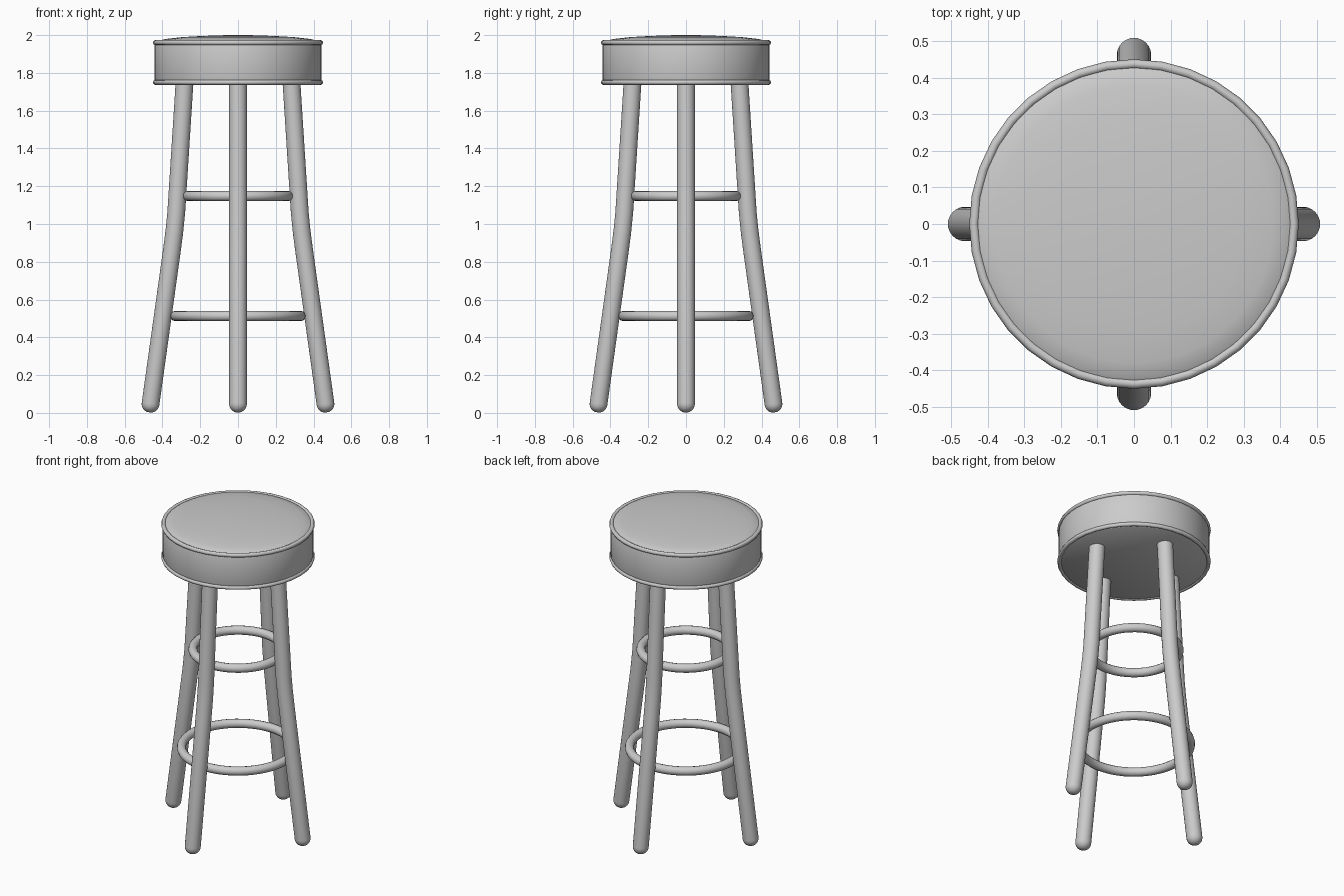
import bpy
import bmesh
import math
from mathutils import Matrix, Vector

cube = bpy.data.objects.get("Cube")
if cube:
    bpy.data.objects.remove(cube, do_unlink=True)

# One plain grey for the whole stool
grey = bpy.data.materials.new("plain_grey")
grey.use_nodes = True
colour = (0.6, 0.6, 0.6, 1)
grey.diffuse_color = colour
grey.node_tree.nodes["Principled BSDF"].inputs["Base Color"].default_value = colour


def finish(obj, angle=40):
    obj.data.materials.clear()
    obj.data.materials.append(grey)
    bpy.ops.object.select_all(action="DESELECT")
    obj.select_set(True)
    bpy.context.view_layer.objects.active = obj
    bpy.ops.object.shade_smooth_by_angle(angle=math.radians(angle))


def loft(name, sections, sides):
    """Skin circles given as (centre, axis, radius) and cap both ends."""
    bm = bmesh.new()
    rings = []
    for centre, axis, radius in sections:
        turn = Vector((0, 0, 1)).rotation_difference(axis).to_matrix()
        ring = []
        for i in range(sides):
            a = math.tau * i / sides
            p = Vector((math.cos(a), math.sin(a), 0)) * radius
            ring.append(bm.verts.new(centre + turn @ p))
        rings.append(ring)
    for low, high in zip(rings, rings[1:]):
        for i in range(sides):
            j = (i + 1) % sides
            bm.faces.new((low[i], low[j], high[j], high[i]))
    bm.faces.new(rings[0][::-1])
    bm.faces.new(rings[-1])
    mesh = bpy.data.meshes.new(name)
    bm.to_mesh(mesh)
    bm.free()
    obj = bpy.data.objects.new(name, mesh)
    bpy.context.collection.objects.link(obj)
    return obj


def ring(name, z, radius, tube, sides, tube_sides):
    bpy.ops.mesh.primitive_torus_add(location=(0, 0, z), major_radius=radius,
                                     minor_radius=tube, major_segments=sides,
                                     minor_segments=tube_sides)
    obj = bpy.context.object
    obj.name = name
    finish(obj, 60)


# Cushion: flat underside, straight band and a gently domed top
up = Vector((0, 0, 1))
profile = [(0.42, 1.738), (0.437, 1.75), (0.443, 1.77), (0.443, 1.94),
           (0.437, 1.96), (0.42, 1.971), (0.38, 1.98), (0.3, 1.989),
           (0.2, 1.995), (0.1, 1.999), (0.02, 2.0)]
finish(loft("seat_cushion", [(up * z, up, r) for r, z in profile], 48))

# Piping around both edges of the cushion
ring("upper_piping", 1.96, 0.438, 0.013, 36, 8)
ring("lower_piping", 1.75, 0.438, 0.013, 36, 8)

# Four splayed legs with a soft bend and rounded feet
path = [Vector(p) for p in ((0.463, 0, 0.048), (0.35, 0, 0.86),
                            (0.337, 0, 0.96), (0.327, 0, 1.06),
                            (0.283, 0, 1.75))]
LEG = 0.047
foot_axis = (path[1] - path[0]).normalized()
sections = []
for step in range(1, 6):
    a = math.pi / 2 * step / 6
    sections.append((path[0] - foot_axis * LEG * math.cos(a),
                     foot_axis, LEG * math.sin(a)))
for i, p in enumerate(path):
    before = path[max(i - 1, 0)]
    after = path[min(i + 1, len(path) - 1)]
    sections.append((p, (after - before).normalized() if i else foot_axis, LEG))

for i, name in enumerate(("left_leg", "back_leg", "right_leg", "front_leg")):
    leg = loft(name, sections, 24)
    leg.data.transform(Matrix.Rotation(i * math.pi / 2, 4, "Z"))
    finish(leg)

# Two round footrests between the legs
ring("upper_footrest", 1.148, 0.265, 0.027, 48, 12)
ring("lower_footrest", 0.513, 0.332, 0.027, 48, 12)
